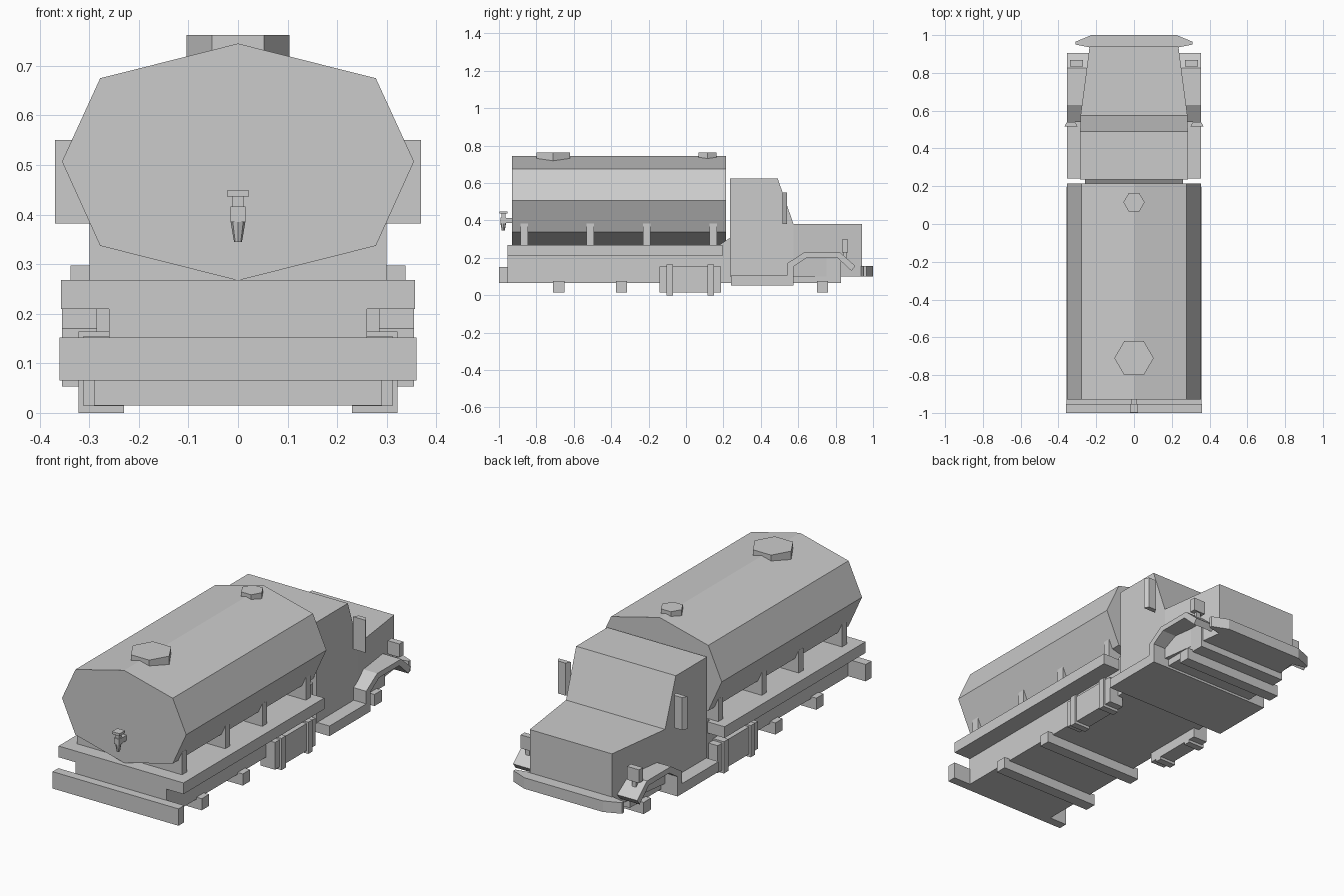
import bpy, bmesh, math
from mathutils import Matrix

if "Cube" in bpy.data.objects:
    bpy.data.objects.remove(bpy.data.objects["Cube"], do_unlink=True)

grey = bpy.data.materials.new("plain grey")
GREY = (0.6, 0.6, 0.6, 1)
grey.diffuse_color = GREY
grey.use_nodes = True
grey.node_tree.nodes["Principled BSDF"].inputs["Base Color"].default_value = GREY


def finish(name, bm):
    bmesh.ops.recalc_face_normals(bm, faces=bm.faces)
    mesh = bpy.data.meshes.new(name)
    bm.to_mesh(mesh)
    bm.free()
    mesh.materials.append(grey)
    obj = bpy.data.objects.new(name, mesh)
    bpy.context.collection.objects.link(obj)
    return obj


def prism(name, points, axis, low, high):
    """Extrude a 2D outline along an axis: x takes (y, z), y takes (x, z), z takes (x, y)."""
    place = {"x": lambda a, b, t: (t, a, b),
             "y": lambda a, b, t: (a, t, b),
             "z": lambda a, b, t: (a, b, t)}[axis]
    bm = bmesh.new()
    ends = [[bm.verts.new(place(a, b, t)) for a, b in points] for t in (low, high)]
    bm.faces.new(ends[0])
    bm.faces.new(ends[1])
    for i in range(len(points)):
        j = (i + 1) % len(points)
        bm.faces.new((ends[0][i], ends[0][j], ends[1][j], ends[1][i]))
    return finish(name, bm)


def box(name, x, y, z):
    return prism(name, [(x[0], y[0]), (x[1], y[0]), (x[1], y[1]), (x[0], y[1])], "z", *z)


def wide(name, half, y, z):
    return box(name, (-half, half), y, z)


def cone(name, sides, r_low, r_high, centre, low, high):
    bm = bmesh.new()
    bmesh.ops.create_cone(bm, cap_ends=True, segments=sides, radius1=r_low, radius2=r_high,
                          depth=high - low,
                          matrix=Matrix.Translation((*centre, (low + high) / 2)))
    return finish(name, bm)


# Chassis, deck and rear bumper
wide("chassis", 0.26, (-0.955, 0.83), (0.065, 0.212))
wide("deck", 0.357, (-0.955, 0.195), (0.21, 0.268))
wide("rear_bumper", 0.36, (-1.0, -0.953), (0.065, 0.152))
prism("cab_link", [(0.18, 0.21), (0.24, 0.21), (0.24, 0.31), (0.18, 0.27)], "x", -0.26, 0.26)
for i, y in enumerate((-0.68, -0.345, 0.73)):
    wide(f"axle_beam_{i + 1}", 0.29, (y - 0.03, y + 0.03), (0.015, 0.075))

# Tank, saddles and hatches
tank_right = [(0, 0.267), (0.278, 0.337), (0.355, 0.507), (0.278, 0.675), (0, 0.745)]
tank_left = [(-x, z) for x, z in reversed(tank_right[1:-1])]
prism("tank", tank_right + tank_left, "y", -0.93, 0.215)
for i, y in enumerate((-0.865, -0.512, -0.21, 0.145)):
    wide(f"saddle_{i + 1}", 0.3, (y - 0.02, y + 0.02), (0.26, 0.385))
for name, y, r in (("rear_hatch", -0.71, 0.104), ("front_hatch", 0.115, 0.056)):
    hatch = cone(name, 6, r, r, (0, 0), 0.71, 0.762)
    hatch.data.transform(Matrix.Rotation(math.radians(30), 4, "Z"))
    hatch.data.transform(Matrix.Translation((0, y, 0)))

# Drain tap
wide("tap_pipe", 0.014, (-0.98, -0.925), (0.386, 0.414))
wide("tap_body", 0.015, (-0.992, -0.962), (0.385, 0.416))
wide("tap_neck", 0.011, (-0.986, -0.966), (0.415, 0.437))
wide("tap_handle", 0.022, (-0.998, -0.954), (0.436, 0.449))
cone("tap_spout", 8, 0.008, 0.015, (0, -0.977), 0.345, 0.386)

# Cab with a sloped windscreen and tapering bonnet
cab = prism("cab", [(0.235, 0.1), (0.94, 0.1), (0.94, 0.38), (0.575, 0.38),
                    (0.49, 0.625), (0.235, 0.625)], "x", -0.285, 0.285)
for v in cab.data.vertices:
    if v.co.y > 0.9:
        v.co.x *= 0.235 / 0.285
bm = bmesh.new()
bm.from_mesh(cab.data)
bmesh.ops.bisect_plane(bm, geom=bm.verts[:] + bm.edges[:] + bm.faces[:],
                       plane_co=(0, 0.575, 0), plane_no=(0, 1, 0))
for v in bm.verts:
    if abs(v.co.y - 0.575) < 0.001:
        v.co.x = math.copysign(0.283, v.co.x)
bm.to_mesh(cab.data)
bm.free()

# Running boards joined to the wheel arches
arch = [(0.24, 0.053), (0.576, 0.053), (0.576, 0.155), (0.645, 0.2), (0.81, 0.2),
        (0.885, 0.13), (0.905, 0.157), (0.825, 0.228), (0.63, 0.228),
        (0.54, 0.17), (0.54, 0.105), (0.24, 0.105)]
prism("running_boards_and_arches", arch, "x", -0.355, 0.355)

# Front bumper with swept ends
bumper = [(0.235, 0.935), (0.31, 0.95), (0.31, 0.965), (0.225, 1.0)]
prism("front_bumper", bumper + [(-x, y) for x, y in reversed(bumper)], "z", 0.1, 0.157)

# Parts repeated on both sides
for side, s in (("left", 1), ("right", -1)):
    box(f"{side}_headlight", (s * 0.27, s * 0.338), (0.835, 0.867), (0.228, 0.297))
    box(f"{side}_headlight_stem", (s * 0.292, s * 0.316), (0.843, 0.859), (0.17, 0.23))
    prism(f"{side}_mirror", [(s * 0.298, 0.515), (s * 0.369, 0.515), (s * 0.355, 0.54),
                             (s * 0.312, 0.54)], "z", 0.382, 0.55)
    box(f"{side}_fuel_tank", (s * 0.23, s * 0.312), (-0.143, 0.187), (0.014, 0.155))
    for i, y in enumerate((-0.087, 0.132)):
        box(f"{side}_fuel_strap_{i + 1}", (s * 0.23, s * 0.322),
            (y - 0.018, y + 0.018), (0, 0.164))
